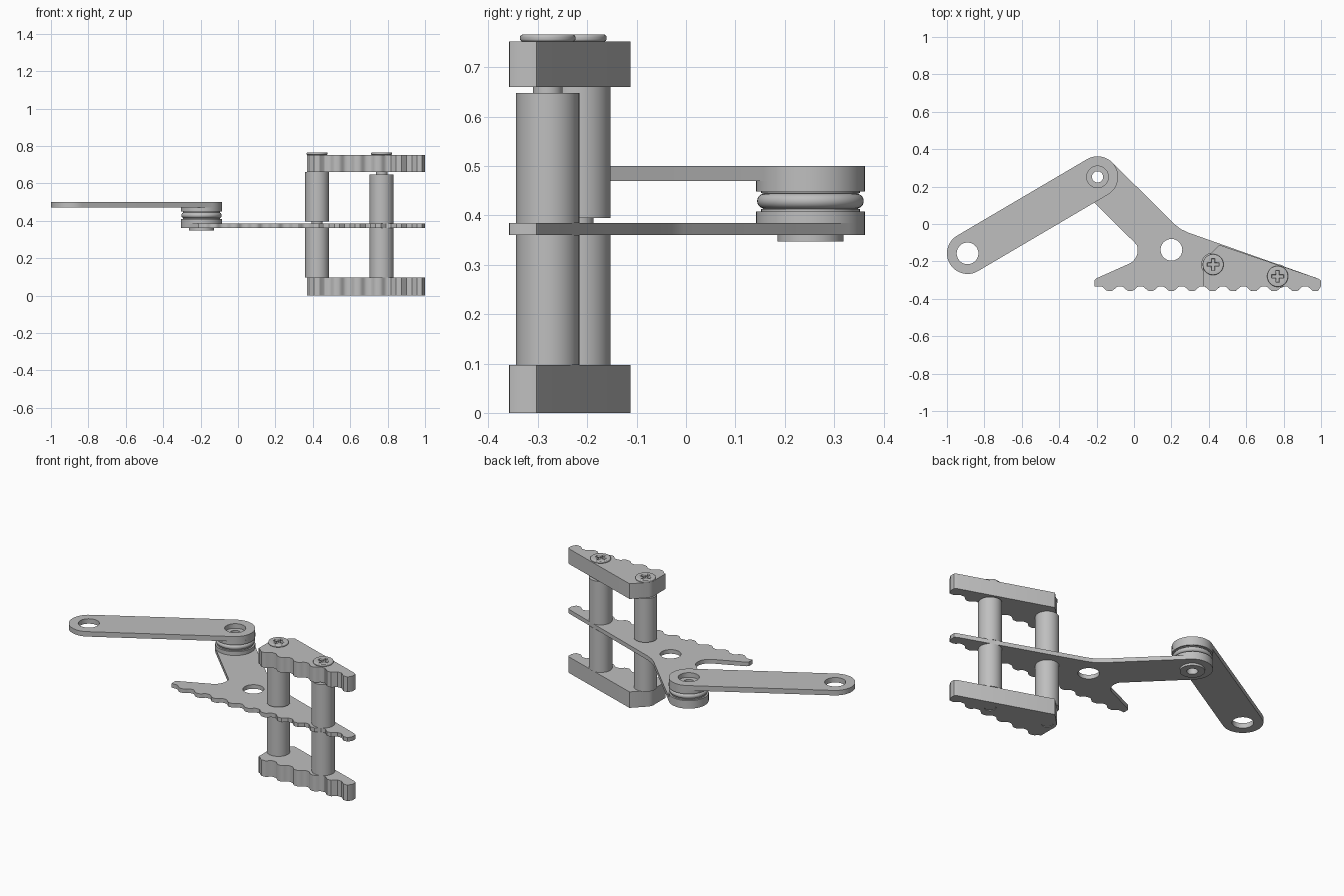
import bpy, bmesh, math
from math import sin, cos, pi, radians

if "Cube" in bpy.data.objects:
    bpy.data.objects.remove(bpy.data.objects["Cube"])

steel = bpy.data.materials.new("grey_steel")
steel.use_nodes = True
COLOUR = (0.52, 0.52, 0.52, 1)
steel.diffuse_color = COLOUR
steel.node_tree.nodes["Principled BSDF"].inputs["Base Color"].default_value = COLOUR


def finish(obj):
    obj.data.materials.clear()
    obj.data.materials.append(steel)
    bpy.ops.object.select_all(action='DESELECT')
    obj.select_set(True)
    bpy.context.view_layer.objects.active = obj
    bpy.ops.object.shade_smooth_by_angle(angle=radians(32))
    return obj


def arc(cx, cy, r, a0, a1, n=24):
    angles = [radians(a0 + (a1 - a0) * i / n) for i in range(n + 1)]
    return [(cx + r * cos(a), cy + r * sin(a)) for a in angles]


def circle(c, r, n=48):
    return arc(c[0], c[1], r, 0, 360, n)[:-1]


def plate(name, loops, z0, z1, bevel=0.0):
    """Extrude a flat outline; any further loops become holes."""
    curve = bpy.data.curves.new(name, 'CURVE')
    curve.dimensions = '2D'
    curve.fill_mode = 'BOTH'
    curve.extrude = (z1 - z0) / 2 - bevel
    curve.bevel_depth = bevel
    for loop in loops:
        spline = curve.splines.new('POLY')
        spline.points.add(len(loop) - 1)
        for point, (x, y) in zip(spline.points, loop):
            point.co = (x, y, 0, 1)
        spline.use_cyclic_u = True
    source = bpy.data.objects.new(name + "_outline", curve)
    bpy.context.collection.objects.link(source)
    bpy.context.view_layer.update()
    graph = bpy.context.evaluated_depsgraph_get()
    mesh = bpy.data.meshes.new_from_object(source.evaluated_get(graph))
    bpy.data.objects.remove(source)
    bm = bmesh.new()
    bm.from_mesh(mesh)
    bmesh.ops.translate(bm, verts=bm.verts, vec=(0, 0, (z0 + z1) / 2))
    bmesh.ops.remove_doubles(bm, verts=bm.verts, dist=1e-5)
    bmesh.ops.recalc_face_normals(bm, faces=bm.faces)
    bm.to_mesh(mesh)
    bm.free()
    obj = bpy.data.objects.new(name, mesh)
    bpy.context.collection.objects.link(obj)
    return finish(obj)


def lathe(name, centre, profile, n=48):
    """Turn a closed (radius, z) profile around a vertical axis."""
    bm = bmesh.new()
    rings = [[bm.verts.new((centre[0] + r * cos(2 * pi * i / n),
                            centre[1] + r * sin(2 * pi * i / n), z))
              for i in range(n)] for r, z in profile]
    for a, b in zip(rings, rings[1:] + rings[:1]):
        for i in range(n):
            j = (i + 1) % n
            bm.faces.new((a[i], a[j], b[j], b[i]))
    bmesh.ops.recalc_face_normals(bm, faces=bm.faces)
    mesh = bpy.data.meshes.new(name)
    bm.to_mesh(mesh)
    bm.free()
    obj = bpy.data.objects.new(name, mesh)
    bpy.context.collection.objects.link(obj)
    return finish(obj)


def rod(name, centre, r, z0, z1):
    return plate(name, [circle(centre, r)], z0, z1)


def teeth(x0, x1):
    """Scalloped front edge from x0 to x1."""
    n = int((x1 - x0) / 0.0092)
    xs = [x0 + (x1 - x0) * i / n for i in range(n + 1)]
    return [(x, -0.346 - 0.012 * max(-1, min(1, 1.4 * cos(2 * pi * (x + 0.13) / 0.11))))
            for x in xs]


pivot, arm_end = (-0.195, 0.252), (-0.89, -0.157)
posts = [(0.423, -0.217), (0.768, -0.28)]
tip = [(1.0, -0.332), (1.0, -0.303), (0.985, -0.292)]

# Middle toothed plate with its neck up to the pivot
middle = (teeth(-0.185, 0.985) + tip
          + [(0.33, -0.06), (0.29, -0.046), (0.25, -0.027), (0.22, -0.004)]
          + arc(*pivot, 0.11, 45, 225)
          + [(0.005, -0.101)]
          + arc(-0.06, -0.14, 0.08, 20, -68, 10)
          + [(-0.2, -0.29), (-0.211, -0.3), (-0.211, -0.335)])
plate("middle_plate", [middle, circle((0.2, -0.138), 0.058), circle(pivot, 0.058)],
      0.36, 0.385)

# Upper and lower toothed blocks
block = teeth(0.37, 0.985) + tip + [(0.457, -0.112), (0.38, -0.188), (0.37, -0.21)]
plate("upper_block", [block], 0.66, 0.752)
plate("lower_block", [block] + [circle(p, 0.031) for p in posts], 0, 0.097)

# Spacer posts, screws and their cross-slotted heads
L, W = 0.036, 0.013
cross = [(L, -W), (L, W), (W, W), (W, L), (-W, L), (-W, W),
         (-L, W), (-L, -W), (-W, -W), (-W, -L), (W, -L), (W, -W)]
for side, p, low, high in (("left_inner", posts[0], 0.395, 0.66),
                           ("left_outer", posts[1], 0.385, 0.648)):
    rod(side + "_lower_spacer", p, 0.064, 0.097, 0.36)
    rod(side + "_upper_spacer", p, 0.064, low, high)
    rod(side + "_screw_shaft", p, 0.03, 0.003, 0.7)
    slot = [(p[0] + x, p[1] + y) for x, y in cross]
    plate(side + "_screw_head", [circle(p, 0.051), slot], 0.752, 0.766, 0.005)

# Swinging arm
slope = math.degrees(math.atan2(pivot[1] - arm_end[1], pivot[0] - arm_end[0]))
arm = arc(*arm_end, 0.11, slope + 90, slope + 270) + arc(*pivot, 0.11, slope - 90, slope + 90)
plate("swing_arm", [arm, circle(arm_end, 0.058), circle(pivot, 0.058)], 0.47, 0.5)

# Pivot: collars, rounded ring and hollow pin
lathe("upper_collar", pivot, [(0.058, 0.448), (0.11, 0.448), (0.11, 0.47), (0.058, 0.47)])
lathe("lower_collar", pivot, [(0.058, 0.385), (0.11, 0.385), (0.11, 0.408), (0.058, 0.408)])
bulge = [(0.093 + x, 0.429 + y) for x, y in arc(0, 0, 0.015, -90, 90, 12)]
lathe("pivot_ring", pivot, [(0.058, 0.408), (0.1, 0.408), (0.1, 0.413)] + bulge
      + [(0.1, 0.445), (0.1, 0.448), (0.058, 0.448)])
lathe("hollow_pin", pivot, [(0.03, 0.347), (0.067, 0.347), (0.067, 0.36), (0.058, 0.36),
                            (0.058, 0.472), (0.03, 0.472)])
